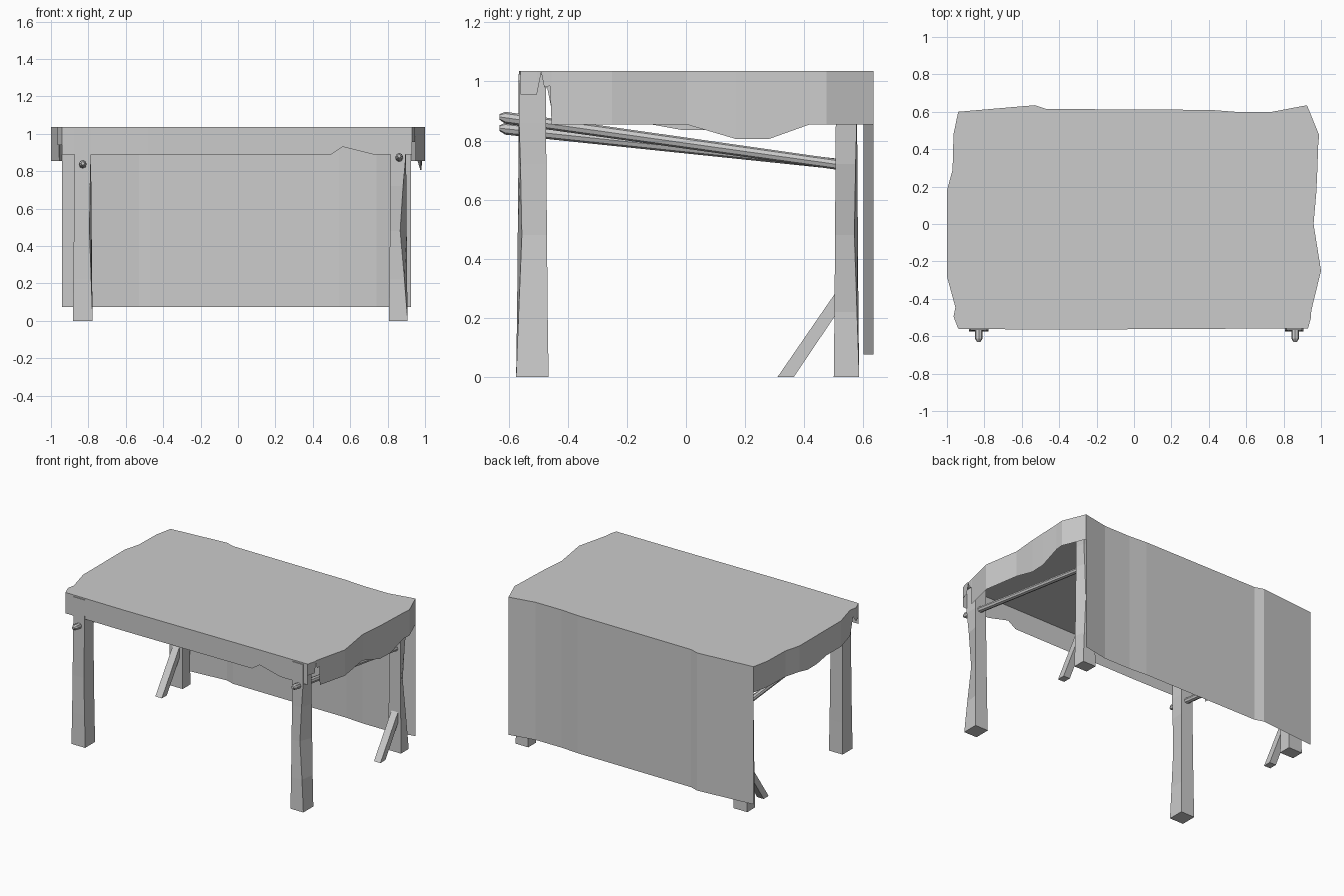
import bpy
import bmesh
import math

cube = bpy.data.objects.get("Cube")
if cube:
    bpy.data.objects.remove(cube, do_unlink=True)

GREY = (0.6, 0.6, 0.6, 1.0)
grey = bpy.data.materials.new("plain_grey")
grey.use_nodes = True
grey.diffuse_color = GREY
for node in grey.node_tree.nodes:
    if node.type == 'BSDF_PRINCIPLED':
        node.inputs["Base Color"].default_value = GREY


def finish(bm, name):
    """Turn a bmesh into a flat shaded grey object."""
    bmesh.ops.recalc_face_normals(bm, faces=bm.faces)
    mesh = bpy.data.meshes.new(name)
    bm.to_mesh(mesh)
    bm.free()
    mesh.materials.append(grey)
    obj = bpy.data.objects.new(name, mesh)
    bpy.context.collection.objects.link(obj)
    return obj


def loft(name, rings):
    """Join matching rings of points into a closed solid."""
    bm = bmesh.new()
    loops = [[bm.verts.new(point) for point in ring] for ring in rings]
    for lower, upper in zip(loops, loops[1:]):
        count = len(lower)
        for i in range(count):
            j = (i + 1) % count
            bm.faces.new((lower[i], lower[j], upper[j], upper[i]))
    bm.faces.new(loops[0][::-1])
    bm.faces.new(loops[-1])
    return finish(bm, name)


# Tablecloth: each hanging side is a run of (x, y, hem height)
TOP = 1.035
FRONT_HEM, SIDE_HEM, BACK_HEM = 0.89, 0.855, 0.075

front_side = [(-0.94, -0.56, FRONT_HEM), (-0.48, -0.565, FRONT_HEM),
              (0.5, -0.56, FRONT_HEM), (0.56, -0.56, 0.93),
              (0.72, -0.56, FRONT_HEM), (0.93, -0.56, FRONT_HEM)]

right_side = [(0.93, -0.56, 0.955), (0.945, -0.505, 0.955),
              (0.945, -0.49, 1.03), (0.945, -0.48, 0.98),
              (0.95, -0.46, 0.985), (0.95, -0.455, SIDE_HEM),
              (1, -0.25, SIDE_HEM), (0.96, 0, SIDE_HEM),
              (0.975, 0.17, 0.805), (0.98, 0.28, 0.805),
              (0.985, 0.42, SIDE_HEM), (0.99, 0.475, SIDE_HEM),
              (0.925, 0.635, SIDE_HEM)]

back_line = [(0.925, 0.635), (0.74, 0.6), (0.54, 0.6), (0.41, 0.61),
             (-0.47, 0.615), (-0.53, 0.635), (-0.94, 0.6)]
back_side = [(x, y, BACK_HEM) for x, y in back_line]

left_side = [(-0.94, 0.6, SIDE_HEM), (-0.965, 0.48, SIDE_HEM),
             (-0.97, 0.29, SIDE_HEM), (-1, 0.18, SIDE_HEM),
             (-1, 0.09, 0.835), (-1, -0.01, 0.835),
             (-1, -0.12, SIDE_HEM), (-1, -0.28, SIDE_HEM),
             (-0.955, -0.445, SIDE_HEM), (-0.96, -0.47, 0.98),
             (-0.965, -0.495, 0.94), (-0.94, -0.56, 0.94)]


def make_cloth():
    bm = bmesh.new()
    rim = []
    for side in (front_side, right_side, back_side, left_side):
        upper = [bm.verts.new((x, y, TOP)) for x, y, hem in side]
        lower = [bm.verts.new((x, y, hem)) for x, y, hem in side]
        for i in range(len(side) - 1):
            bm.faces.new((lower[i], lower[i + 1], upper[i + 1], upper[i]))
        rim.extend((x, y, TOP) for x, y, hem in side[:-1])
    bm.faces.new([bm.verts.new(point) for point in rim])
    bmesh.ops.remove_doubles(bm, verts=bm.verts, dist=0.0005)
    finish(bm, "tablecloth")


make_cloth()


# Legs: hewn square posts, one corner cut inwards near the middle
CORNERS = ((-1, -1), (1, -1), (1, 1), (-1, 1))


def leg(name, cx, cy, half_x, half_y, cut_corner, cut):
    rings = []
    for z, slim, depth in ((0, 1, 0), (0.22, 0.94, 0.4), (0.48, 0.9, 1),
                           (0.72, 0.86, 0.5), (0.86, 0.84, 0.1),
                           (TOP - 0.01, 0.84, 0)):
        ring = []
        for corner in CORNERS:
            sx, sy = corner
            x, y = cx + sx * half_x * slim, cy + sy * half_y * slim
            if corner == cut_corner:
                x -= sx * cut * depth
                y -= sy * cut * depth * 0.4
            ring.append((x, y, z))
        rings.append(ring)
    loft(name, rings)


leg("front_right_leg", -0.83, -0.52, 0.053, 0.055, (1, -1), 0.012)
leg("front_left_leg", 0.857, -0.52, 0.05, 0.055, (1, -1), 0.035)
leg("back_right_leg", -0.83, 0.543, 0.053, 0.043, (-1, 1), 0.015)
leg("back_left_leg", 0.857, 0.543, 0.05, 0.043, (1, 1), 0.03)


# Braces: slanted beams from the floor into the back legs
def brace(name, cx):
    profile = ((0.31, 0), (0.365, 0), (0.52, 0.23), (0.52, 0.305))
    loft(name, [[(cx + side * 0.025, y, z) for y, z in profile]
                for side in (-1, 1)])


brace("right_brace", -0.83)
brace("left_brace", 0.857)


# Rods: round bars that run through the front legs down to the back legs
def rod(name, cx, front_z, back_z):
    sides = 8
    rings = []
    for y, radius in ((-0.632, 0.009), (-0.612, 0.02), (0.52, 0.018)):
        along = (y + 0.632) / 1.152
        z = front_z + (back_z - front_z) * along
        ring = []
        for i in range(sides):
            angle = math.tau * i / sides
            ring.append((cx + radius * math.cos(angle), y,
                         z + radius * math.sin(angle)))
        rings.append(ring)
    loft(name, rings)


rod("right_rod", -0.83, 0.842, 0.72)
rod("left_rod", 0.862, 0.88, 0.718)
